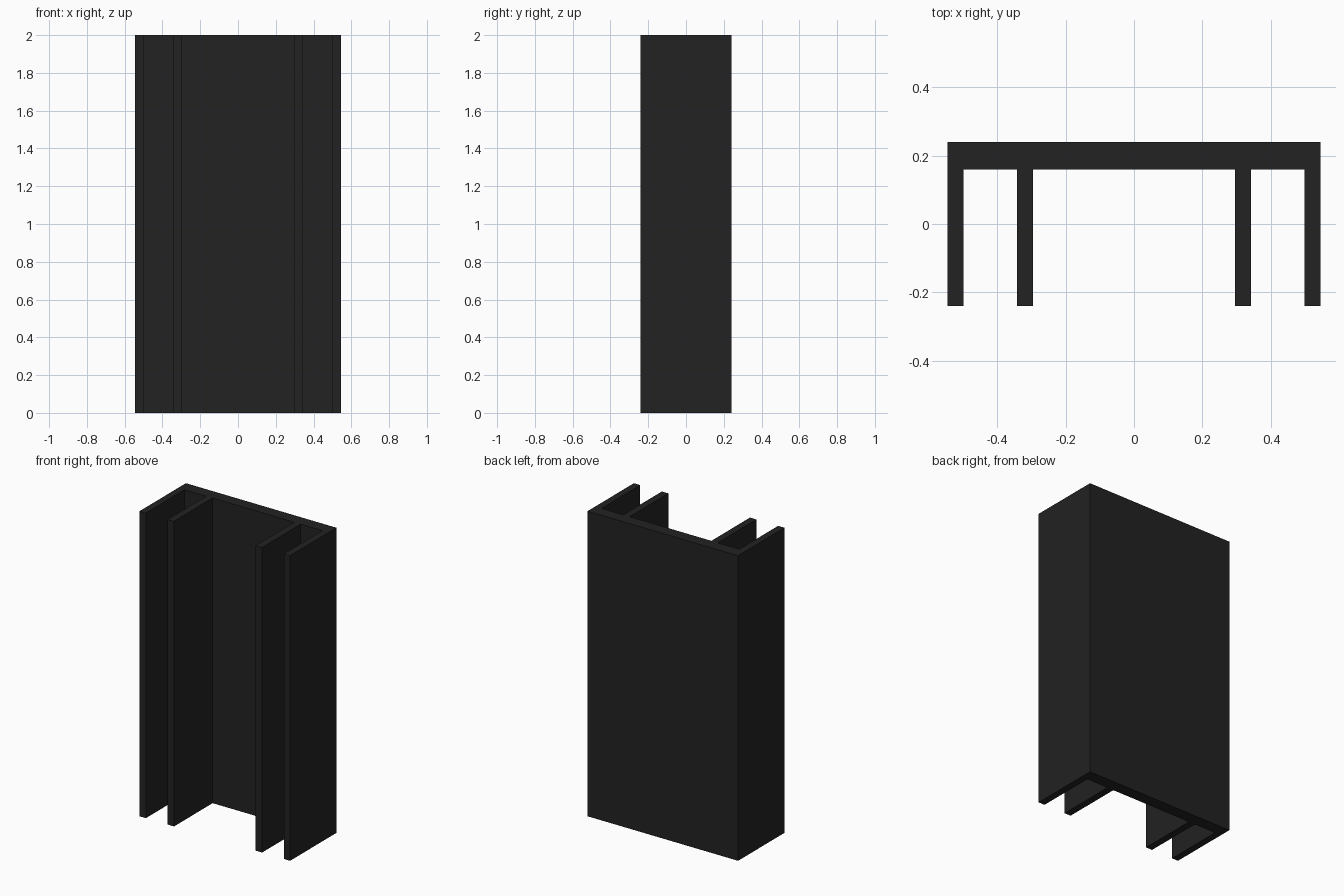
import bpy
import bmesh

cube = bpy.data.objects.get("Cube")
if cube:
    bpy.data.objects.remove(cube, do_unlink=True)

HEIGHT = 2.0
BACK, WEB, FRONT = 0.24, 0.16, -0.24   # y of rear face, web front face, rib tips
OUTER = (0.5, 0.546)                   # x range of the outer ribs
INNER = (0.296, 0.343)                 # x range of the inner ribs

# Matt black finish
black = bpy.data.materials.new("matt black")
black.use_nodes = True
colour = (0.016, 0.016, 0.016, 1)
black.diffuse_color = colour
black.node_tree.nodes["Principled BSDF"].inputs["Base Color"].default_value = colour

# Cross-section: half outline from the centre to the rear corner, then mirrored
half = [(INNER[0], WEB), (INNER[0], FRONT), (INNER[1], FRONT), (INNER[1], WEB),
        (OUTER[0], WEB), (OUTER[0], FRONT), (OUTER[1], FRONT), (OUTER[1], BACK)]
outline = half + [(-x, y) for x, y in reversed(half)]

# Extrude the section upwards into one solid channel
bm = bmesh.new()
base = bm.faces.new([bm.verts.new((x, y, 0)) for x, y in outline])
top = bmesh.ops.extrude_face_region(bm, geom=[base], use_keep_orig=True)["geom"]
bmesh.ops.translate(bm, vec=(0, 0, HEIGHT),
                    verts=[v for v in top if isinstance(v, bmesh.types.BMVert)])
bmesh.ops.recalc_face_normals(bm, faces=bm.faces)

mesh = bpy.data.meshes.new("ribbed_channel")
bm.to_mesh(mesh)
bm.free()
mesh.materials.append(black)
channel = bpy.data.objects.new("ribbed_channel", mesh)
bpy.context.collection.objects.link(channel)
